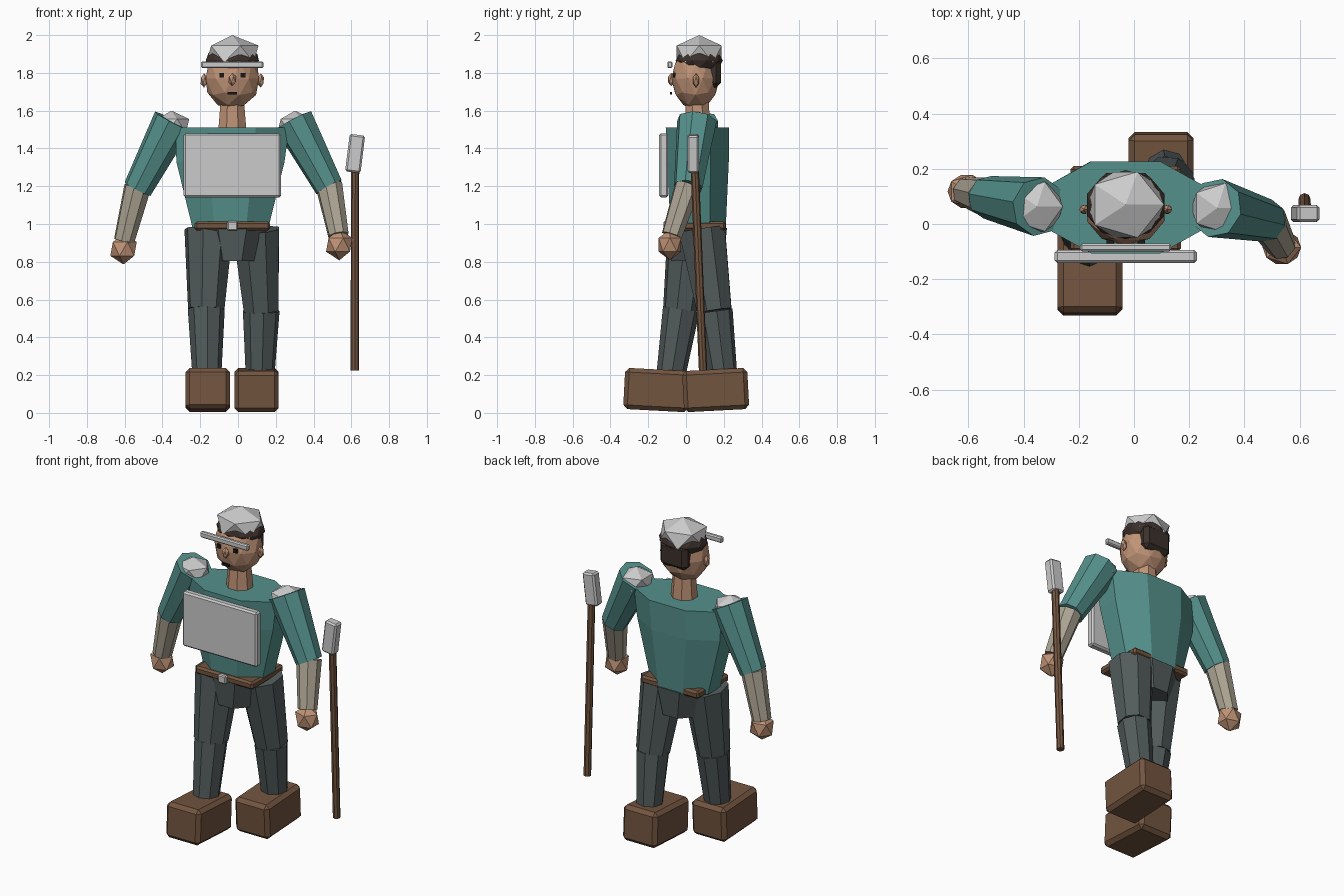
import bpy, bmesh, math
from mathutils import Vector, Matrix

if "Cube" in bpy.data.objects:
    bpy.data.objects.remove(bpy.data.objects["Cube"])

COLORS = {
    "teal": (0.09, 0.28, 0.26), "skin": (0.52, 0.29, 0.18), "brown": (0.17, 0.09, 0.05),
    "slate": (0.085, 0.105, 0.105), "linen": (0.42, 0.38, 0.30),
    "hair": (0.045, 0.03, 0.025), "black": (0.01, 0.01, 0.01),
}
mats = {}
for key, c in COLORS.items():
    mats[key] = bpy.data.materials.new(key)
    mats[key].diffuse_color = (*c, 1)


def finish(name, bm, color):
    bmesh.ops.recalc_face_normals(bm, faces=bm.faces)
    me = bpy.data.meshes.new(name)
    bm.to_mesh(me)
    bm.free()
    ob = bpy.data.objects.new(name, me)
    bpy.context.collection.objects.link(ob)
    if color:
        me.materials.append(mats[color])
    return ob


def box(name, center, size, color=None, bevel=0.0, rot=(0, 0, 0)):
    bm = bmesh.new()
    bmesh.ops.create_cube(bm, size=1, matrix=Matrix.Diagonal((*size, 1)))
    if bevel:
        bmesh.ops.bevel(bm, geom=bm.edges[:], offset=bevel, segments=1, affect='EDGES')
    ob = finish(name, bm, color)
    ob.location = center
    ob.rotation_euler = [math.radians(a) for a in rot]
    return ob


def ball(name, center, radii, color=None, sub=1, rot=(0, 0, 0)):
    bm = bmesh.new()
    bmesh.ops.create_icosphere(bm, subdivisions=sub, radius=1,
                               matrix=Matrix.Diagonal((*radii, 1)))
    ob = finish(name, bm, color)
    ob.location = center
    ob.rotation_euler = [math.radians(a) for a in rot]
    return ob


def limb(name, a, b, ra, rb, color, sides=8):
    """Tapered prism running from a to b."""
    a, b = Vector(a), Vector(b)
    bm = bmesh.new()
    bmesh.ops.create_cone(bm, cap_ends=True, segments=sides, radius1=ra, radius2=rb,
                          depth=(b - a).length)
    ob = finish(name, bm, color)
    ob.location = (a + b) / 2
    ob.rotation_euler = (b - a).to_track_quat('Z', 'Y').to_euler()
    return ob


def loft(name, rings, color, sides=8):
    """Stack of elliptical rings (x, y, z, rx, ry), flat sides facing front and back."""
    bm = bmesh.new()
    loops = []
    for x, y, z, rx, ry in rings:
        loops.append([bm.verts.new((x + rx * math.cos((i + .5) * math.tau / sides),
                                    y + ry * math.sin((i + .5) * math.tau / sides), z))
                      for i in range(sides)])
    for lo, hi in zip(loops, loops[1:]):
        for i in range(sides):
            j = (i + 1) % sides
            bm.faces.new((lo[i], lo[j], hi[j], hi[i]))
    bm.faces.new(loops[0])
    bm.faces.new(loops[-1])
    return finish(name, bm, color)


CX, CY = -0.03, 0.06

# Torso, neck and pelvis
loft("torso", [(CX - .01, .065, .97, .215, .157), (CX - .01, .062, 1.33, .31, .178),
               (CX, .06, 1.51, .325, .181)], "teal")
loft("neck", [(CX, CY, 1.47, .083, .078), (CX, CY, 1.66, .066, .064)], "skin")
loft("pelvis", [(CX, CY, .805, .13, .15), (CX, CY, .98, .20, .17)], "slate")

# Chest plate, belt and buckle
box("chest_plate", (CX, -.118, 1.31), (.515, .048, .34), None, .01)
box("belt", (CX, .055, .99), (.40, .31, .048), "brown", .012)
box("belt_buckle", (CX, -.105, .99), (.055, .03, .05), None, .006)

# Head and face
ball("head", (CX, .05, 1.77), (.148, .128, .165), "skin", 2)
ball("nose", (CX, -.078, 1.765), (.022, .02, .035), "skin")
box("mouth", (CX, -.08, 1.692), (.05, .012, .014), "black")
for side, label in ((-1, "right"), (1, "left")):
    box(label + "_eye", (CX + side * .056, -.06, 1.787), (.026, .02, .024), "black")
    ball(label + "_ear", (CX + side * .15, .053, 1.76), (.02, .019, .038), "skin")

# Hair, cap and floating visor
ball("hair", (CX, .07, 1.865), (.148, .125, .078), "hair", 2)
box("hair_back", (CX, .135, 1.80), (.19, .10, .155), "hair", .025)
ball("cap", (CX, .07, 1.90), (.155, .14, .10))
box("cap_visor", (CX, -.085, 1.843), (.33, .028, .036), None, .007)

# Arms: shoulder pad, sleeve, forearm, hand
ARMS = {
    "right": [(-.345, .063, 1.545), (-.532, .097, 1.185), (-.603, .115, .91), (-.606, .118, .868)],
    "left": [(.295, .058, 1.545), (.482, .012, 1.195), (.532, -.075, .94), (.536, -.085, .89)],
}
for label, (shoulder, elbow, wrist, hand) in ARMS.items():
    pad = Vector(shoulder) + Vector((-.007 if label == "right" else .007, 0, -.025))
    ball(label + "_shoulder_pad", pad, (.105, .105, .08))
    limb(label + "_upper_arm", shoulder, elbow, .108, .078, "teal")
    limb(label + "_forearm", Vector(elbow) + Vector((0, 0, .01)), wrist, .073, .056, "linen")
    ball(label + "_hand", hand, (.078, .07, .082), "skin")

# Legs in mid stride, with block boots
LEGS = {
    "right": [(-.155, .03, .97), (-.168, -.025, .55), (-.165, -.08, .20)],
    "left": [(.095, .085, .97), (.123, .15, .54), (.117, .195, .20)],
}
for label, (hip, knee, ankle) in LEGS.items():
    limb(label + "_thigh", hip, knee, .132, .099, "slate")
    limb(label + "_shin", knee, ankle, .098, .077, "slate")
box("right_boot", (-.16, -.155, .121), (.235, .345, .218), "brown", .022, (-3, 0, 0))
box("left_boot", (.098, .157, .121), (.235, .345, .218), "brown", .022, (3, 0, 0))

# Long-handled hammer
limb("hammer_handle", (.618, .09, .225), (.620, .046, 1.30), .022, .022, "brown")
box("hammer_head", (.620, .038, 1.373), (.082, .062, .20), None, .01, (0, 7, 0))

for m in bpy.data.materials:
    if m.users and not m.is_grease_pencil:
        m.use_nodes = True
        m.node_tree.nodes["Principled BSDF"].inputs["Base Color"].default_value = m.diffuse_color
